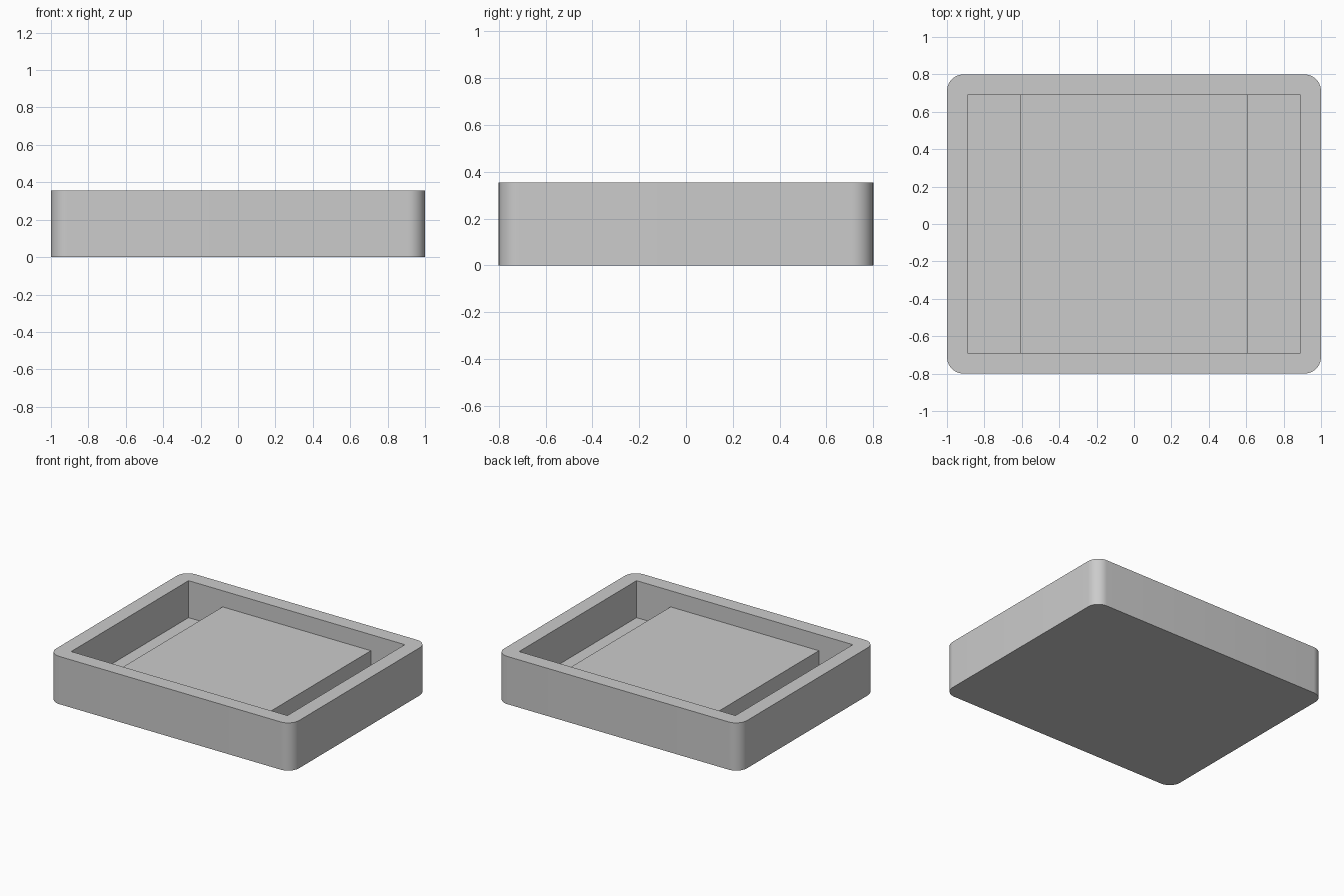
import bpy
import bmesh
import math

default = bpy.data.objects.get("Cube")
if default:
    bpy.data.objects.remove(default, do_unlink=True)

# Overall sizes
WIDTH, DEPTH, HEIGHT = 2.0, 1.6, 0.355
INNER_WIDTH, INNER_DEPTH = 1.78, 1.38
FLOOR_Z, PLATFORM_Z = 0.08, 0.235
PLATFORM_WIDTH = 1.22
CORNER_RADIUS = 0.09

grey = bpy.data.materials.new("plain grey")
grey.use_nodes = True
colour = (0.6, 0.6, 0.6, 1.0)
grey.diffuse_color = colour
grey.node_tree.nodes["Principled BSDF"].inputs["Base Color"].default_value = colour


def box(name, width, depth, bottom, top, radius=0.0):
    """Centred box from bottom to top, with optional rounded upright edges."""
    bm = bmesh.new()
    bmesh.ops.create_cube(bm, size=1.0)
    for v in bm.verts:
        v.co.x *= width
        v.co.y *= depth
        v.co.z = top if v.co.z > 0 else bottom
    if radius:
        upright = [e for e in bm.edges
                   if abs(e.verts[0].co.z - e.verts[1].co.z) > 0.01]
        bmesh.ops.bevel(bm, geom=upright, offset=radius, segments=12,
                        profile=0.5, affect='EDGES')
    mesh = bpy.data.meshes.new(name)
    bm.to_mesh(mesh)
    bm.free()
    mesh.materials.append(grey)
    obj = bpy.data.objects.new(name, mesh)
    bpy.context.collection.objects.link(obj)
    return obj


def activate(obj):
    bpy.ops.object.select_all(action='DESELECT')
    obj.select_set(True)
    bpy.context.view_layer.objects.active = obj


# Tray with rounded outer corners and a square-cornered recess
tray = box("tray", WIDTH, DEPTH, 0.0, HEIGHT, CORNER_RADIUS)
cutter = box("recess_cutter", INNER_WIDTH, INNER_DEPTH, FLOOR_Z, HEIGHT + 0.1)
cutter.hide_render = True
recess = tray.modifiers.new("recess", 'BOOLEAN')
recess.operation = 'DIFFERENCE'
recess.solver = 'EXACT'
recess.object = cutter
activate(tray)
bpy.ops.object.modifier_apply(modifier=recess.name)
bpy.data.objects.remove(cutter, do_unlink=True)
bpy.ops.object.shade_smooth_by_angle(angle=math.radians(30))

# Raised platform spanning the recess from front to back
box("raised_platform", PLATFORM_WIDTH, INNER_DEPTH, FLOOR_Z, PLATFORM_Z)
